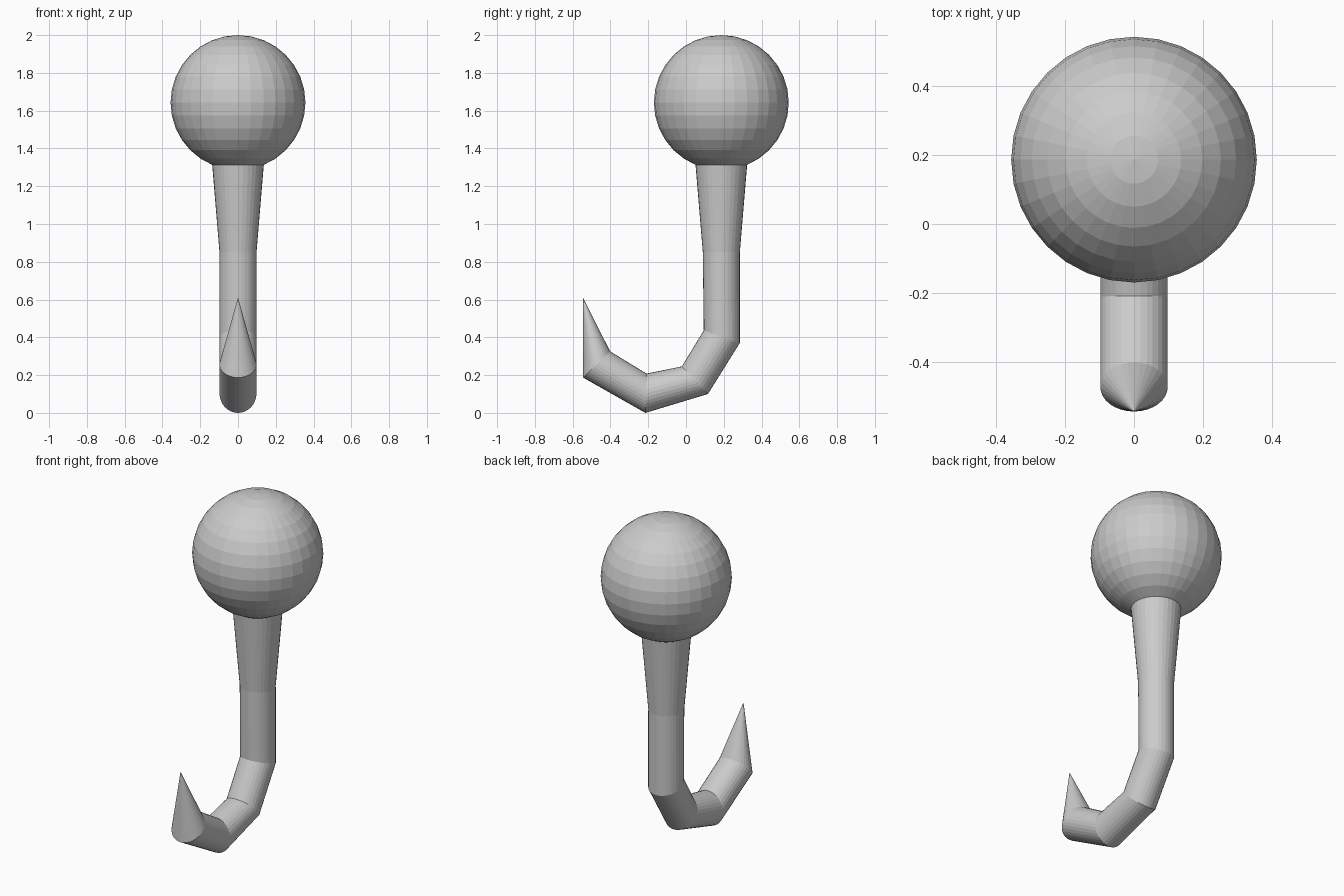
import bpy, bmesh
from math import sin, cos, pi

if "Cube" in bpy.data.objects:
    bpy.data.objects.remove(bpy.data.objects["Cube"])

SIDES = 32
BALL_Y, BALL_Z, BALL_R = 0.187, 1.643, 0.357

bm = bmesh.new()


def ring(inner, outer, half_width):
    """Elliptical loop spanning two (y, z) points, with half_width along x."""
    loop = []
    for i in range(SIDES):
        a = 2 * pi * i / SIDES
        t = (1 + sin(a)) / 2
        y, z = (p + (q - p) * t for p, q in zip(inner, outer))
        loop.append(bm.verts.new((half_width * cos(a), y, z)))
    return loop


def pole(y, z, loop):
    tip = bm.verts.new((0, y, z))
    for i in range(SIDES):
        bm.faces.new((tip, loop[i], loop[(i + 1) % SIDES]))


# Ball: latitude rings from the top down to where the shaft grows out
rings = []
for k in range(1, 15):
    a = pi * k / 16
    r, z = BALL_R * sin(a), BALL_Z + BALL_R * cos(a)
    rings.append(ring((BALL_Y - r, z), (BALL_Y + r, z), r))

# Shaft and bent hook: inner and outer edge of each mitred joint
joints = [
    ((0.089, 0.85), (0.285, 0.85)),
    ((0.094, 0.437), (0.285, 0.37)),
    ((-0.022, 0.246), (0.116, 0.10)),
    ((-0.209, 0.208), (-0.215, 0.0)),
    ((-0.402, 0.326), (-0.545, 0.187)),
]
rings += [ring(p, q, 0.098) for p, q in joints]

# Skin the rings, closing at the crown and the pointed tip
for a, b in zip(rings, rings[1:]):
    for i in range(SIDES):
        j = (i + 1) % SIDES
        bm.faces.new((a[i], a[j], b[j], b[i]))
pole(BALL_Y, BALL_Z + BALL_R, rings[0])
pole(-0.545, 0.61, rings[-1])

bmesh.ops.recalc_face_normals(bm, faces=bm.faces)
mesh = bpy.data.meshes.new("ball_hook")
bm.to_mesh(mesh)
bm.free()
bpy.context.collection.objects.link(bpy.data.objects.new("ball_hook", mesh))
